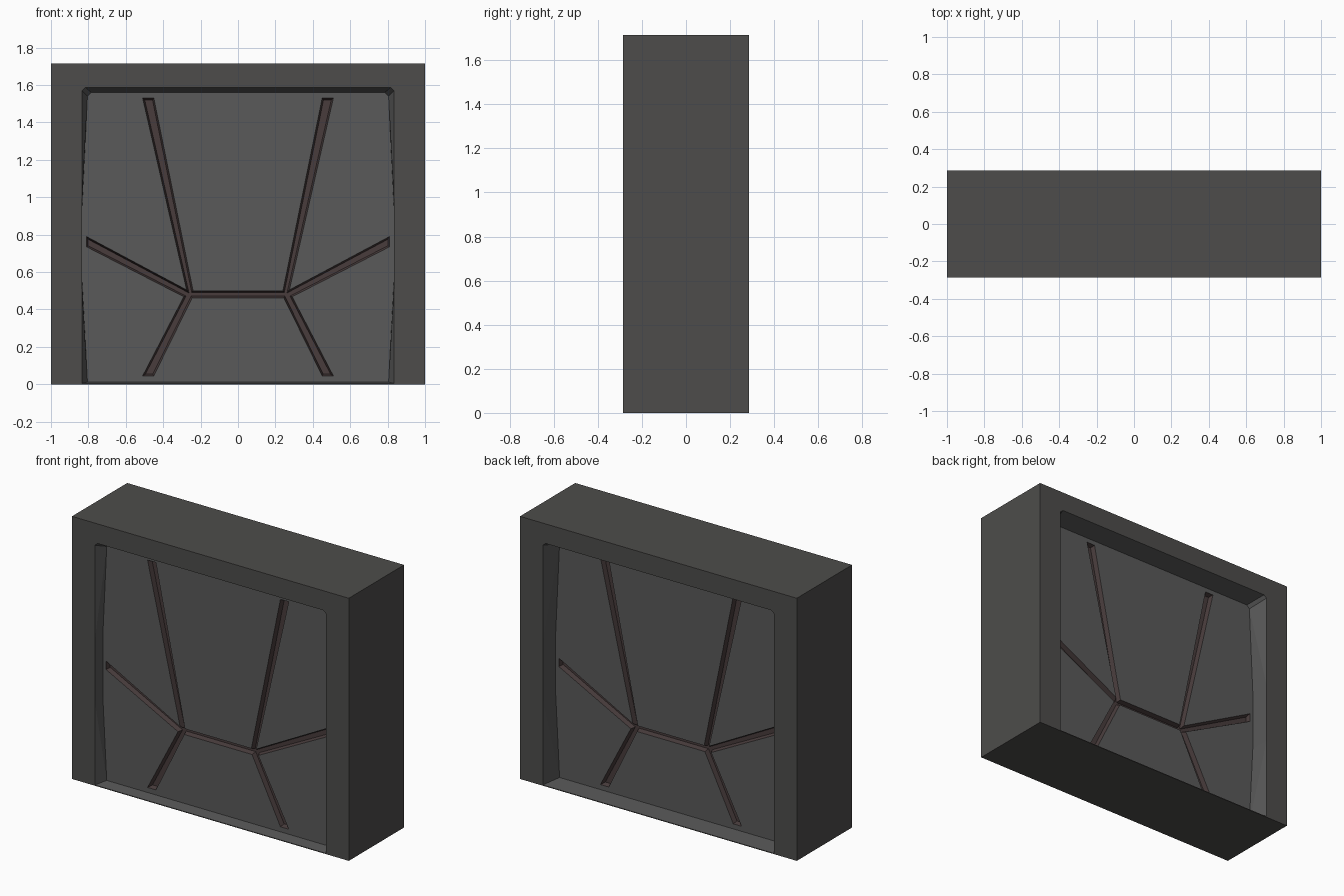
import bpy, bmesh
from mathutils import Vector

if "Cube" in bpy.data.objects:
    bpy.data.objects.remove(bpy.data.objects["Cube"])

HALF_Y, HEIGHT = 0.285, 1.715


def material(name, rgb):
    m = bpy.data.materials.new(name)
    m.diffuse_color = (*rgb, 1)
    m.use_nodes = True
    m.node_tree.nodes["Principled BSDF"].inputs["Base Color"].default_value = m.diffuse_color
    return m


MATS = [material("frame_grey", (0.075, 0.073, 0.07)),
        material("panel_grey", (0.1, 0.1, 0.1)),
        material("groove_brown", (0.065, 0.045, 0.045))]


def mirrored(half):
    """Close a left-half outline with its x mirror."""
    return half + [(-x, z) for x, z in reversed(half)]


def inset(pts, d):
    """Mitred inward offset of a closed outline."""
    v = [Vector(p) for p in pts]
    n = len(v)
    area = sum(v[i].cross(v[(i + 1) % n]) for i in range(n))
    sign = 1 if area > 0 else -1
    out = []
    for i in range(n):
        a = (v[i] - v[i - 1]).normalized()
        b = (v[(i + 1) % n] - v[i]).normalized()
        na, nb = Vector((-a.y, a.x)) * sign, Vector((-b.y, b.x)) * sign
        out.append(tuple(v[i] + (na + nb) * d / (1 + na.dot(nb))))
    return out


def loft(name, rings, mat):
    """Closed solid through (outline, y) rings."""
    bm = bmesh.new()
    loops = [[bm.verts.new((x, y, z)) for x, z in pts] for pts, y in rings]
    for a, b in zip(loops, loops[1:]):
        for i in range(len(a)):
            j = (i + 1) % len(a)
            bm.faces.new((a[i], a[j], b[j], b[i]))
    bm.faces.new(loops[0])
    bm.faces.new(loops[-1])
    bmesh.ops.triangulate(bm, faces=bm.faces[:])
    bmesh.ops.recalc_face_normals(bm, faces=bm.faces[:])
    for f in bm.faces:
        f.material_index = mat
    me = bpy.data.meshes.new(name)
    bm.to_mesh(me)
    bm.free()
    for m in MATS:
        me.materials.append(m)
    ob = bpy.data.objects.new(name, me)
    bpy.context.collection.objects.link(ob)
    return ob


def cut(target, cutter):
    mod = target.modifiers.new("cut", 'BOOLEAN')
    mod.operation, mod.solver, mod.object = 'DIFFERENCE', 'EXACT', cutter
    bpy.context.view_layer.objects.active = target
    bpy.ops.object.modifier_apply(modifier=mod.name)
    bpy.data.objects.remove(cutter)


# Main slab
box = [(-1, 0), (1, 0), (1, HEIGHT), (-1, HEIGHT)]
slab = loft("framed_wall_panel", [(box, -HALF_Y), (box, HALF_Y)], 0)

# Opening at the face, and the panel outline it tapers to
opening = mirrored([(-0.835, 0.005), (-0.835, 0.55), (-0.835, 0.95),
                    (-0.835, 1.57), (-0.815, 1.587)])
panel = mirrored([(-0.805, 0.012), (-0.833, 0.55), (-0.833, 0.95),
                  (-0.805, 1.54), (-0.785, 1.56)])

# Branching groove network
groove = mirrored([(-0.24, 0.50), (-0.45, 1.53), (-0.51, 1.53), (-0.275, 0.505),
                   (-0.81, 0.79), (-0.81, 0.735), (-0.29, 0.468),
                   (-0.51, 0.045), (-0.45, 0.045), (-0.245, 0.462)])
groove_floor = inset(groove, 0.009)

# Front pocket is shallower than the back pocket
for side, depth in ((-1, 0.08), (1, 0.13)):
    def y(d):
        return side * (HALF_Y - d)
    cut(slab, loft("pocket_cutter",
                   [(opening, y(-0.05)), (opening, y(0)), (panel, y(depth))], 1))
    cut(slab, loft("groove_cutter",
                   [(groove, y(depth - 0.03)), (groove, y(depth)),
                    (groove_floor, y(depth + 0.03))], 2))
